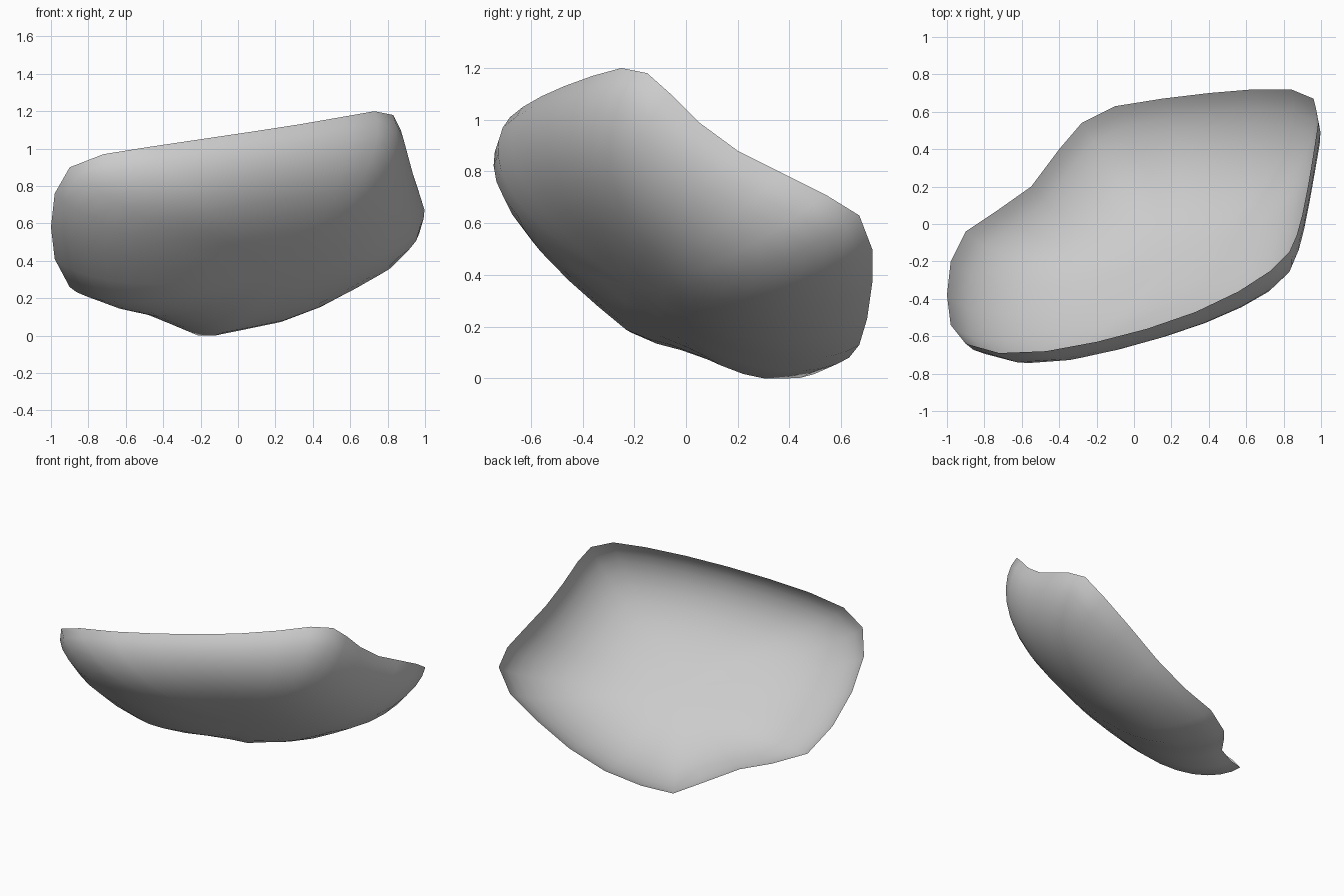
import bpy
import bmesh
from mathutils import Vector

default_cube = bpy.data.objects.get("Cube")
if default_cube:
    bpy.data.objects.remove(default_cube, do_unlink=True)

# Rim of the curved shell: upper front edge, right edge, back edge, lower left edge
RIM = [
    (-.9, -.64, .9), (-.72, -.69, .97), (-.47, -.68, 1.01), (-.2, -.63, 1.05),
    (.07, -.56, 1.09), (.33, -.47, 1.13), (.56, -.36, 1.17), (.73, -.25, 1.2),
    (.83, -.15, 1.18), (.87, -.06, 1.1), (.9, .05, .99), (.93, .2, .88),
    (.96, .38, .79), (.985, .54, .71), (.96, .67, .63), (.84, .72, .5),
    (.64, .72, .37), (.4, .7, .23), (.15, .67, .13), (-.1, .63, .08),
    (-.28, .54, .04), (-.4, .4, .09), (-.55, .2, .15), (-.72, .08, .19),
    (-.9, -.04, .26), (-.98, -.2, .41), (-1, -.38, .58), (-.98, -.54, .76),
]
CENTRE = Vector((.05, .05, .58))
OPENING = Vector((-.285, .65, .706)).normalized()
# The bowl sinks away from the opening and leans towards the right edge
SINK = Vector((.79, -.25, .55)) * .2 - OPENING
DEPTH = .38
STEEPNESS = .625   # lower gives steeper walls at the rim
RINGS = [1, .985, .95, .9, .83, .74, .63, .5, .36, .2]


def make_material(name, colour):
    material = bpy.data.materials.new(name)
    material.use_nodes = True
    material.diffuse_color = colour
    shader = next(n for n in material.node_tree.nodes if n.type == "BSDF_PRINCIPLED")
    shader.inputs["Base Color"].default_value = colour
    return material


def shell_point(rim_point, scale):
    """Shrink a rim point towards the centre while sinking it into the bowl."""
    offset = Vector(rim_point) - CENTRE
    height = offset.dot(OPENING)
    flat = offset - OPENING * height
    flatness = 1.2 + 2 * flat.length   # far corners get fuller walls
    depth = DEPTH * (1 - scale ** flatness) ** STEEPNESS
    point = CENTRE + flat * scale + OPENING * height * scale ** 2 + SINK * depth
    point.z = max(point.z, 0)
    return point


def build_shell(name, material):
    bm = bmesh.new()
    rings = [[bm.verts.new(shell_point(p, s)) for p in RIM] for s in RINGS]
    count = len(RIM)

    # Walls between neighbouring rings
    for outer, inner in zip(rings, rings[1:]):
        for i in range(count):
            j = (i + 1) % count
            bm.faces.new((outer[i], outer[j], inner[j], inner[i]))

    # Bottom of the bowl
    bottom = bm.verts.new(CENTRE + SINK * DEPTH)
    last = rings[-1]
    for i in range(count):
        bm.faces.new((last[i], last[(i + 1) % count], bottom))

    # Point the faces to the convex side
    bm.normal_update()
    if bottom.normal.dot(OPENING) > 0:
        bmesh.ops.reverse_faces(bm, faces=bm.faces[:])
    for face in bm.faces:
        face.smooth = True

    mesh = bpy.data.meshes.new(name)
    bm.to_mesh(mesh)
    bm.free()
    mesh.materials.append(material)
    shell = bpy.data.objects.new(name, mesh)
    bpy.context.collection.objects.link(shell)
    return shell


build_shell("curved_shell", make_material("light_grey", (.6, .6, .6, 1)))
